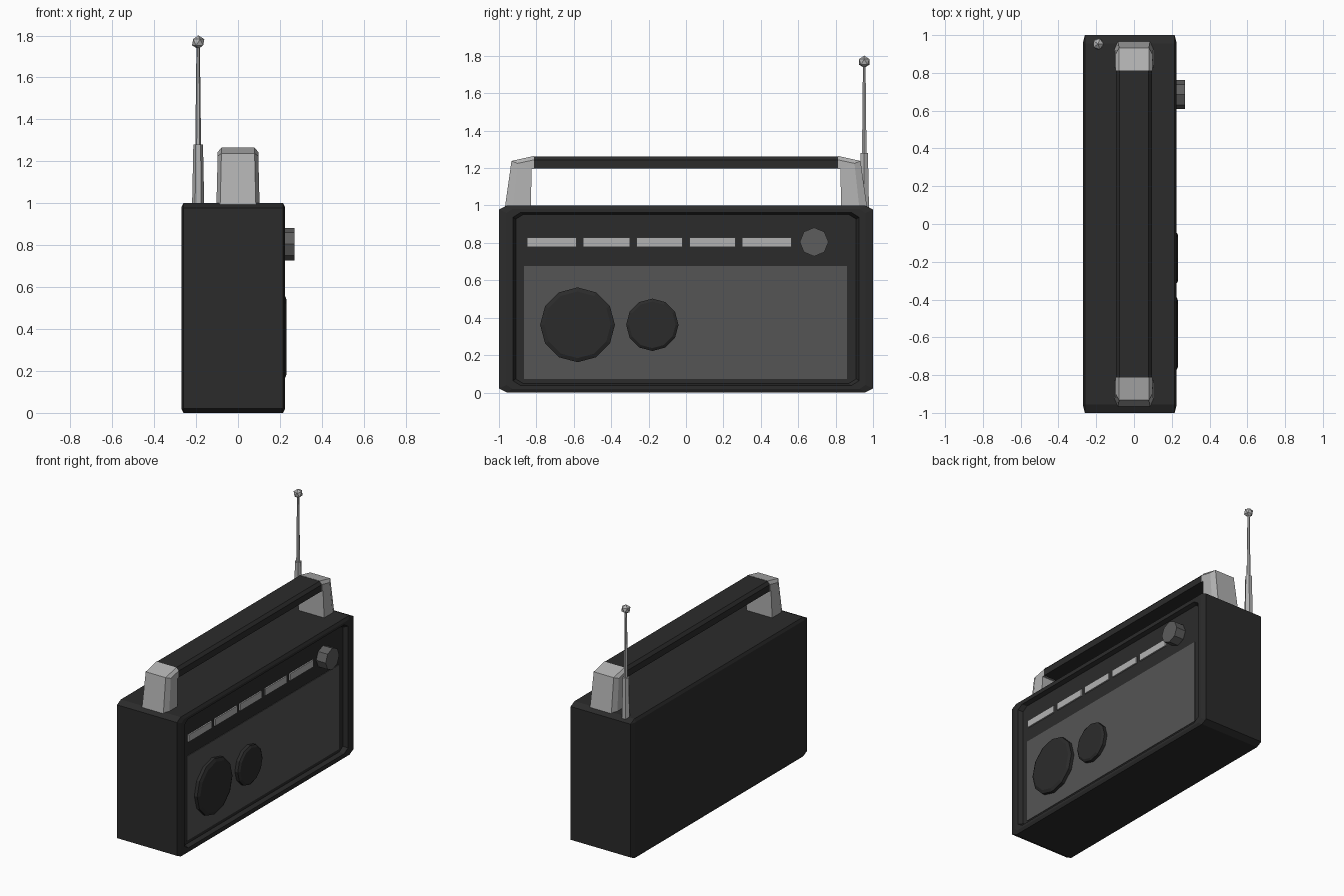
import bpy, bmesh, math
from mathutils import Matrix

if "Cube" in bpy.data.objects:
    bpy.data.objects.remove(bpy.data.objects["Cube"])


def material(name, v):
    m = bpy.data.materials.new(name)
    m.diffuse_color = (v, v, v, 1)
    m.use_nodes = True
    m.node_tree.nodes["Principled BSDF"].inputs["Base Color"].default_value = m.diffuse_color
    return m


DARK = material("dark_plastic", 0.024)
GREY = material("grey_grille", 0.09)
KNOB = material("knob_grey", 0.11)
LIGHT = material("light_metal", 0.45)


def finish(name, bm, mat):
    bmesh.ops.recalc_face_normals(bm, faces=bm.faces)
    me = bpy.data.meshes.new(name)
    bm.to_mesh(me)
    bm.free()
    me.materials.append(mat)
    ob = bpy.data.objects.new(name, me)
    bpy.context.collection.objects.link(ob)
    return ob


def loft(name, rings, mat):
    """Skin a list of equal-length point rings and cap both ends."""
    bm = bmesh.new()
    vs = [[bm.verts.new(p) for p in r] for r in rings]
    n = len(rings[0])
    for a, b in zip(vs, vs[1:]):
        for i in range(n):
            j = (i + 1) % n
            bm.faces.new((a[i], a[j], b[j], b[i]))
    bm.faces.new(vs[0])
    bm.faces.new(vs[-1])
    return finish(name, bm, mat)


def rect_ring(x, hy, hz, cy, cz):
    """Rectangle with cut corners in the yz plane, centred at z 0.5."""
    pts = [(hy, hz - cz), (hy - cy, hz), (cy - hy, hz), (-hy, hz - cz),
           (-hy, cz - hz), (cy - hy, -hz), (hy - cy, -hz), (hy, cz - hz)]
    return [(x, y, z + 0.5) for y, z in pts]


def disc_ring(x, y, z, r, n):
    return [(x, y + r * math.sin(2 * math.pi * i / n), z + r * math.cos(2 * math.pi * i / n))
            for i in range(n)]


def pole_ring(x, y, z, r, n=6):
    return [(x + r * math.cos(2 * math.pi * i / n), y + r * math.sin(2 * math.pi * i / n), z)
            for i in range(n)]


def box(name, x0, x1, y0, y1, z0, z1, mat):
    loft(name, [[(x, y0, z0), (x, y1, z0), (x, y1, z1), (x, y0, z1)] for x in (x0, x1)], mat)


# Case with bevelled edges and a recessed front
loft("case", [rect_ring(-0.27, 0.96, 0.48, 0.004, 0.002),
              rect_ring(-0.26, 1.0, 0.5, 0.044, 0.022),
              rect_ring(0.215, 1.0, 0.5, 0.044, 0.022),
              rect_ring(0.225, 0.96, 0.48, 0.03, 0.02),
              rect_ring(0.225, 0.925, 0.462, 0.04, 0.025),
              rect_ring(0.195, 0.91, 0.452, 0.04, 0.025)], DARK)

# Grille panel and tuning buttons
box("grille_panel", 0.185, 0.199, -0.865, 0.86, 0.072, 0.677, GREY)
for i, (a, b) in enumerate([(-0.85, -0.585), (-0.55, -0.30), (-0.265, -0.02),
                            (0.02, 0.265), (0.30, 0.565)]):
    box(f"button_{i + 1}", 0.185, 0.205, a, b, 0.778, 0.828, LIGHT)

# Speakers and knob
for name, y, r in (("large_speaker", -0.58, 0.2), ("small_speaker", -0.18, 0.14)):
    loft(name, [disc_ring(0.185, y, 0.362, r, 12), disc_ring(0.222, y, 0.362, r, 12),
                disc_ring(0.232, y, 0.362, r * 0.89, 12)], DARK)
loft("tuning_knob", [disc_ring(0.185, 0.685, 0.805, 0.077, 8),
                     disc_ring(0.27, 0.685, 0.805, 0.077, 8)], KNOB)


def handle_ring(inner, outer, w, s=1):
    """Handle cross-section with cut outer corners, from inner to outer (y, z)."""
    mid = [o + 0.3 * (i - o) for i, o in zip(inner, outer)]
    half = [(w, inner), (w, mid), (w - 0.018, outer)]
    pts = half + [(-x, p) for x, p in reversed(half)]
    return [(x, s * p[0], p[1]) for x, p in pts]


# Handle posts and grip
for side, s in (("left", -1), ("right", 1)):
    loft(f"handle_post_{side}", [handle_ring((0.83, 0.99), (0.968, 0.99), 0.103, s),
                                 handle_ring((0.825, 1.195), (0.933, 1.238), 0.097, s),
                                 handle_ring((0.812, 1.195), (0.812, 1.265), 0.097, s)], LIGHT)
loft("handle_grip", [handle_ring((0.812, 1.197), (0.812, 1.263), 0.096, s) for s in (-1, 1)], DARK)

# Antenna with ball tip
AX, AY = -0.19, 0.953
loft("antenna_base", [pole_ring(AX, AY, 0.99, 0.029), pole_ring(AX, AY, 1.28, 0.023)], LIGHT)
loft("antenna_rod", [pole_ring(AX, AY, 1.27, 0.014), pole_ring(AX, AY, 1.76, 0.008)], LIGHT)
bm = bmesh.new()
bmesh.ops.create_icosphere(bm, subdivisions=1, radius=0.033,
                           matrix=Matrix.Translation((AX, AY, 1.768)))
finish("antenna_tip", bm, LIGHT)
